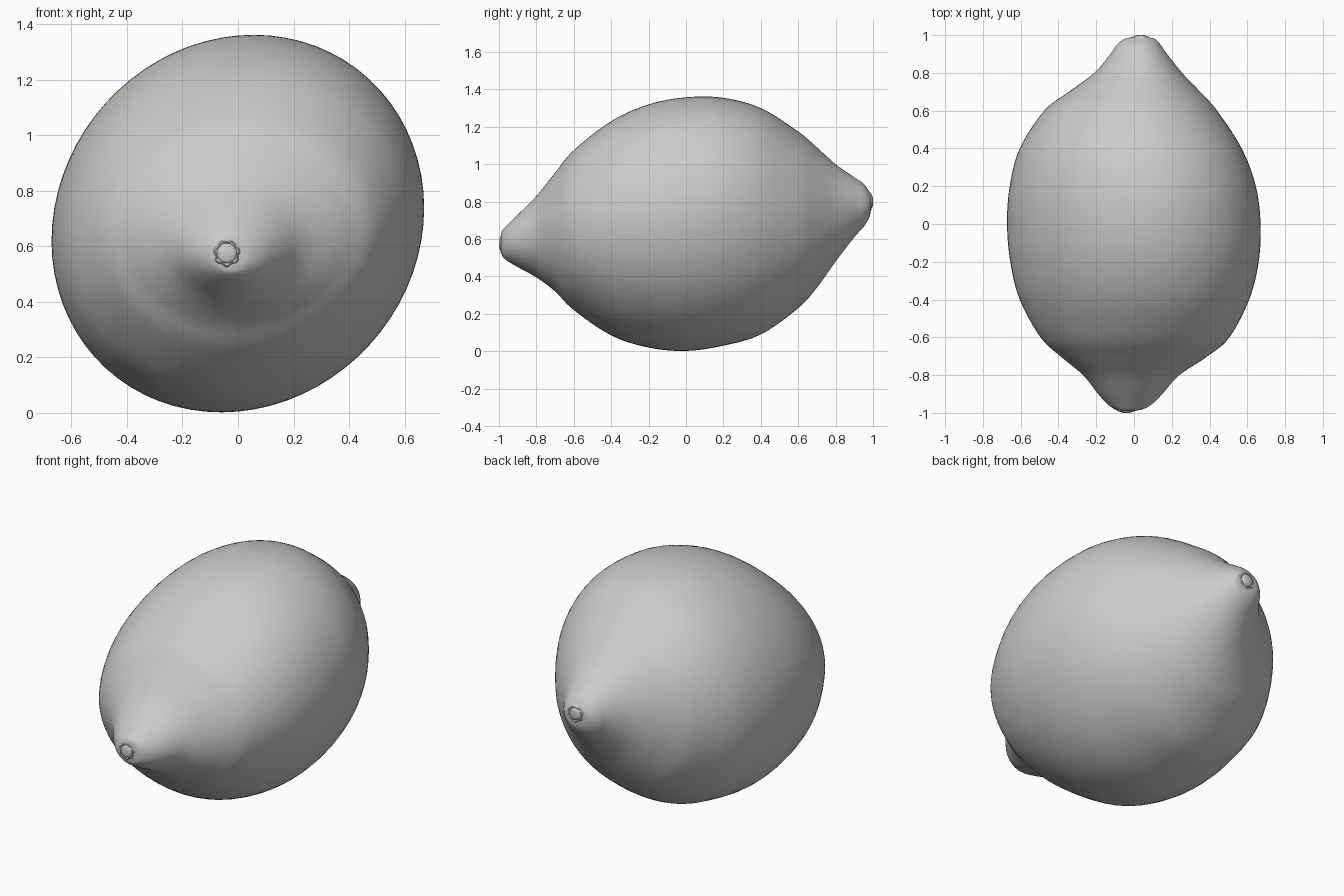
import bpy
import bmesh
from math import sin, cos, pi
from mathutils import Vector

default = bpy.data.objects.get("Cube")
if default:
    bpy.data.objects.remove(default, do_unlink=True)

SIDES = 72
STEPS = 6

peel = bpy.data.materials.new("plain grey")
peel.use_nodes = True
peel.diffuse_color = (0.6, 0.6, 0.6, 1)
peel.node_tree.nodes["Principled BSDF"].inputs["Base Color"].default_value = peel.diffuse_color

# Fruit outline from blossom end to stalk end: y, left x, right x, low z, high z
OUTLINE = [
    (-.988, -.085, .01, .53, .63),
    (-.98, -.105, .05, .505, .65),
    (-.95, -.145, .10, .48, .68),
    (-.9, -.19, .15, .45, .73),
    (-.8, -.27, .24, .395, .83),
    (-.7, -.39, .39, .32, .955),
    (-.6, -.495, .505, .22, 1.075),
    (-.4, -.605, .61, .085, 1.23),
    (-.2, -.655, .66, .02, 1.32),
    (0, -.672, .67, .002, 1.358),
    (.2, -.658, .645, .03, 1.355),
    (.4, -.605, .57, .09, 1.3),
    (.6, -.475, .44, .23, 1.175),
    (.7, -.345, .35, .34, 1.09),
    (.8, -.21, .255, .48, 1.0),
    (.9, -.125, .175, .61, .93),
    (.95, -.09, .14, .665, .895),
    (.98, -.05, .11, .715, .855),
    (.988, -.01, .08, .755, .845),
]


def spline(points, steps):
    """Smooth curve through points of any dimension."""
    pts = [Vector(p) for p in points]
    pts = [pts[0] * 2 - pts[1]] + pts + [pts[-1] * 2 - pts[-2]]
    result = []
    for a, b, c, d in zip(pts, pts[1:], pts[2:], pts[3:]):
        for i in range(steps):
            t = i / steps
            result.append(b + (c - a) * t / 2 + (a * 2 - b * 5 + c * 4 - d) * t * t / 2
                          + (b * 3 - a - c * 3 + d) * t ** 3 / 2)
    return result + [pts[-2]]


def loft(name, rings):
    """Skin a row of closed rings and cap both ends."""
    bm = bmesh.new()
    loops = [[bm.verts.new(p) for p in ring] for ring in rings]
    for low, high in zip(loops, loops[1:]):
        for i in range(len(low)):
            j = (i + 1) % len(low)
            bm.faces.new((low[i], low[j], high[j], high[i]))
    bm.faces.new(loops[0])
    bm.faces.new(loops[-1])
    bmesh.ops.recalc_face_normals(bm, faces=bm.faces)
    mesh = bpy.data.meshes.new(name)
    bm.to_mesh(mesh)
    bm.free()
    mesh.materials.append(peel)
    obj = bpy.data.objects.new(name, mesh)
    bpy.context.collection.objects.link(obj)
    bpy.ops.object.select_all(action="DESELECT")
    obj.select_set(True)
    bpy.context.view_layer.objects.active = obj
    bpy.ops.object.shade_smooth_by_angle(angle=pi / 3)
    return obj


def body_ring(station):
    """Oval section, leaning towards the upper left of the fruit where it is fat."""
    y, x0, x1, z0, z1 = station
    half_x, half_z = (x1 - x0) / 2, (z1 - z0) / 2
    lean = 0.09 * min(1, half_x / 0.6) ** 2
    angles = [2 * pi * i / SIDES for i in range(SIDES)]
    return [((x0 + x1) / 2 + half_x * cos(a), y,
             (z0 + z1) / 2 + half_z * sin(a + lean)) for a in angles]


# Fruit body
loft("fruit_body", [body_ring(s) for s in spline(OUTLINE, STEPS)])


def end_button(name, x, z, side):
    """Crinkled collar with a small domed scar; profile is radius, y, crinkle."""
    profile = [(.05, .975, 0), (.047, .987, .003), (.041, .992, .003), (.036, .989, 0),
               (.034, .994, 0), (.026, .998, 0), (.012, 1.0, 0), (.002, 1.0, 0)]
    rings = []
    for radius, y, crinkle in profile:
        ring = []
        for i in range(48):
            a = 2 * pi * i / 48
            r = radius + crinkle * sin(7 * a)
            ring.append((x + r * cos(a), side * y, z + r * sin(a)))
        rings.append(ring)
    return loft(name, rings)


# Scars at both tips
end_button("blossom_scar", -.04, .575, -1)
end_button("stalk_scar", .035, .80, 1)
